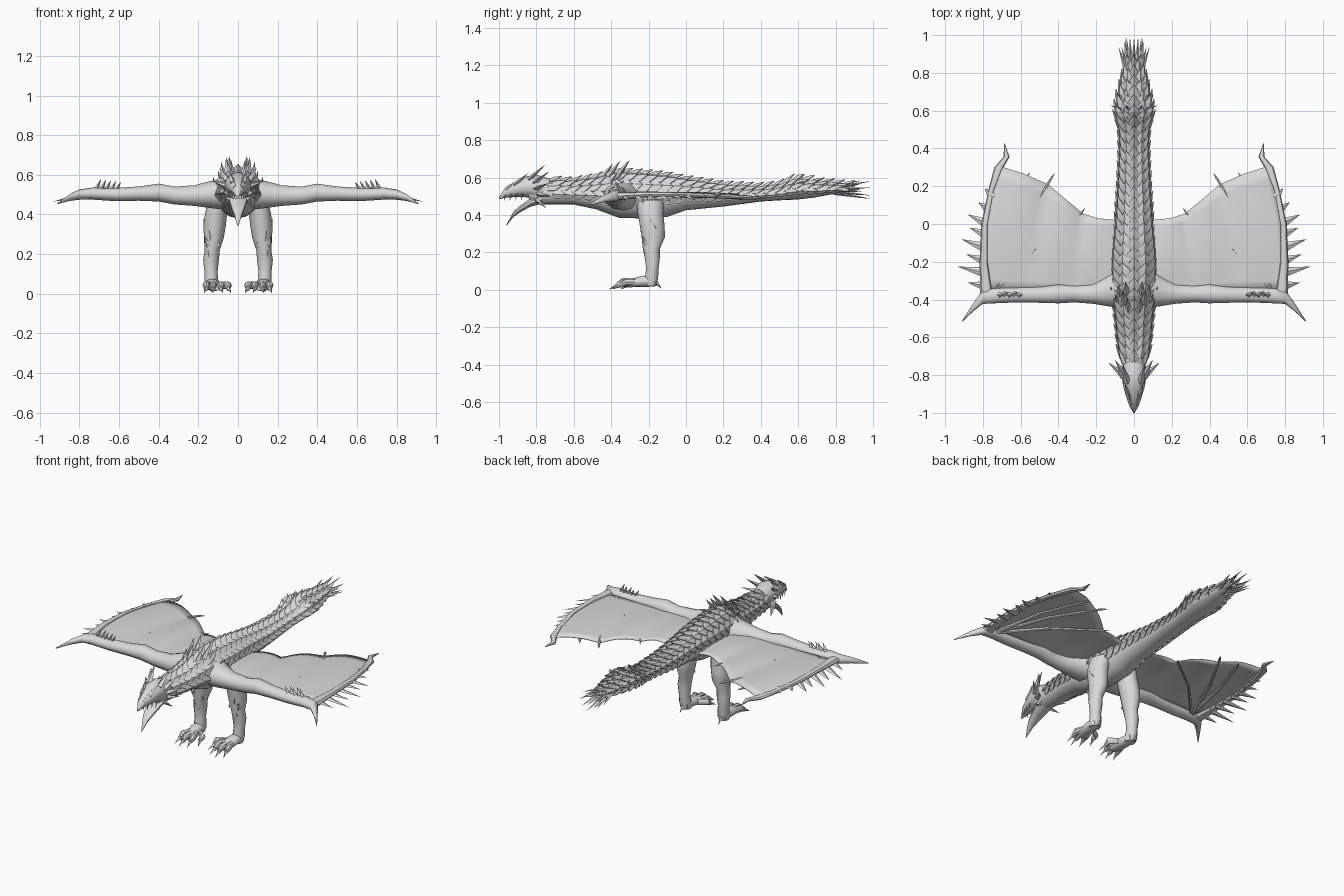
import bpy, bmesh, math
from mathutils import Vector

if "Cube" in bpy.data.objects:
    bpy.data.objects.remove(bpy.data.objects["Cube"])

grey = bpy.data.materials.new("stone grey")
grey.diffuse_color = (0.7, 0.7, 0.7, 1)
grey.use_nodes = True
grey.node_tree.nodes["Principled BSDF"].inputs["Base Color"].default_value = grey.diffuse_color


def finish(name, bm, mirror=False, smooth=False, thick=0):
    bmesh.ops.recalc_face_normals(bm, faces=bm.faces)
    me = bpy.data.meshes.new(name)
    bm.to_mesh(me)
    bm.free()
    me.materials.append(grey)
    ob = bpy.data.objects.new(name, me)
    bpy.context.collection.objects.link(ob)
    if thick:
        m = ob.modifiers.new("thickness", 'SOLIDIFY')
        m.thickness, m.offset = thick, 0
    if mirror:
        m = ob.modifiers.new("mirror", 'MIRROR')
        m.use_mirror_merge = False
    if smooth:
        bpy.ops.object.select_all(action='DESELECT')
        ob.select_set(True)
        bpy.context.view_layer.objects.active = ob
        bpy.ops.object.shade_smooth_by_angle(angle=math.radians(40))
    return ob


def loft(bm, rows, u, v, sides=12):
    """Skin ellipses (x, y, z, radius_u, radius_v) lying in axes u and v."""
    rings = []
    for x, y, z, ru, rv in rows:
        ring = []
        for i in range(sides):
            a = 2 * math.pi * i / sides
            p = Vector((x, y, z))
            p[u] += ru * math.sin(a)
            p[v] += rv * math.cos(a)
            ring.append(bm.verts.new(p))
        rings.append(ring)
    for r, q in zip(rings, rings[1:]):
        for i in range(sides):
            j = (i + 1) % sides
            bm.faces.new((r[i], r[j], q[j], q[i]))
    bm.faces.new(rings[0])
    bm.faces.new(rings[-1])


def spike(bm, base, tip, w, t, side=(0, 0, 1)):
    """Four-sided thorn: t is the half width along side, w across it."""
    b, p, s = Vector(base), Vector(tip), Vector(side)
    d = (p - b).normalized()
    c = d.cross(s).normalized()
    s = c.cross(d)
    q = [bm.verts.new(b + o) for o in (c * w, s * t, -c * w, -s * t)]
    e = bm.verts.new(p)
    bm.faces.new(q)
    for i in range(4):
        bm.faces.new((q[i], q[(i + 1) % 4], e))


# Trunk: y, half width, bottom, top
TRUNK = [(-.84, .045, .47, .59), (-.76, .06, .455, .58), (-.6, .078, .455, .57),
         (-.48, .09, .43, .59), (-.36, .105, .385, .62), (-.2, .108, .38, .61),
         (-.1, .1, .39, .6), (0, .088, .425, .58), (.2, .074, .445, .55),
         (.4, .065, .472, .54), (.5, .068, .478, .55), (.59, .088, .482, .58),
         (.68, .076, .492, .57), (.78, .055, .51, .56), (.88, .025, .525, .55)]


def trunk_at(y):
    for a, b in zip(TRUNK, TRUNK[1:]):
        if y <= b[0]:
            break
    k = min(1, max(0, (y - a[0]) / (b[0] - a[0])))
    w, lo, hi = (a[i] + (b[i] - a[i]) * k for i in (1, 2, 3))
    return w, (lo + hi) / 2, (hi - lo) / 2


bm = bmesh.new()
loft(bm, [(0, y, (lo + hi) / 2, w, (hi - lo) / 2) for y, w, lo, hi in TRUNK], 0, 2, 16)
finish("body", bm, smooth=True)


# Overlapping pointed back scales
def scale_plate(bm, y, ang, half, length, lift):
    w, c, h = trunk_at(y)

    def pt(dy, da, out):
        a = math.radians(ang + da)
        w2, c2, h2 = trunk_at(y + dy)
        return bm.verts.new(((w2 + out) * math.sin(a), y + dy, c2 + (h2 + out) * math.cos(a)))
    f = [pt(0, -half, .002), pt(0, 0, .008), pt(0, half, .002)]
    m = [pt(length * .6, -half, .01), pt(length * .6, 0, lift * .75), pt(length * .6, half, .01)]
    tip = pt(length * 1.25, 0, lift)
    for i in (0, 1):
        bm.faces.new((f[i], f[i + 1], m[i + 1], m[i]))
        bm.faces.new((m[i], m[i + 1], tip))


bm = bmesh.new()
for n in range(30):
    y = -.74 + n * .054
    big = 1.25 if .5 < y < .65 else 1
    for ang in (-94, -60, -29, 0, 29, 60, 94):
        shift = .027 if abs(ang) in (29, 94) else 0
        lift = .034 if ang == 0 else .022
        scale_plate(bm, y + shift, ang, 19, .062, lift * big)
finish("back_scales", bm, thick=.005)

# Thorns round the tail club and the fan at its end
bm = bmesh.new()
for y, reach in ((.54, .04), (.6, .05), (.66, .035), (.73, .03)):
    w, c, h = trunk_at(y)
    for deg in (-90, -55, -20, 20, 55, 90):
        a = math.radians(deg)
        d = Vector((math.sin(a), 0, math.cos(a)))
        b = Vector((w * .85 * d.x, y, c + h * .85 * d.z))
        spike(bm, b, b + d * reach + Vector((0, .03, 0)), .022, .01, d)
for i in range(14):
    a = 2 * math.pi * i / 14
    s, c = math.sin(a), math.cos(a)
    end = .99 if i % 2 else .94
    spike(bm, (.035 * s, .79 + .03 * (i % 2), .535 + .02 * c),
          (.085 * s if i % 2 == 0 else .05 * s, end, .535 + .05 * c), .016, .01)
finish("tail_thorns", bm)

# Head with hooked upper beak
bm = bmesh.new()
loft(bm, [(0, -.73, .535, .055, .06), (0, -.8, .55, .07, .065), (0, -.86, .55, .06, .055),
          (0, -.92, .535, .042, .04), (0, -.965, .52, .025, .028), (0, -1, .49, .004, .006)], 0, 2, 10)
finish("head", bm, smooth=True)

# Dropped lower jaw with a chin barb
bm = bmesh.new()
loft(bm, [(0, -.77, .49, .05, .03), (0, -.83, .467, .046, .022), (0, -.89, .43, .033, .018),
          (0, -.925, .40, .02, .014), (0, -.96, .345, .003, .004)], 0, 2, 10)
finish("lower_jaw", bm, smooth=True)

# Horns, brow plates, cheek thorns and teeth
bm = bmesh.new()
spike(bm, (.035, -.84, .59), (.055, -.75, .67), .022, .014)
spike(bm, (.05, -.81, .57), (.095, -.73, .635), .022, .014)
spike(bm, (.055, -.80, .54), (.135, -.735, .57), .022, .014)
spike(bm, (.055, -.79, .51), (.1, -.72, .50), .02, .014)
spike(bm, (.045, -.80, .48), (.07, -.745, .435), .018, .012)
spike(bm, (.025, -.92, .56), (.05, -.84, .625), .016, .014)
spike(bm, (.015, -.96, .535), (.025, -.89, .592), .012, .012)
for i in range(4):
    y = -.965 + i * .03
    spike(bm, (.018 + .009 * i, y, .512), (.017 + .009 * i, y - .008, .475), .006, .006, (1, 0, 0))
finish("horns_and_teeth", bm, mirror=True)

# Raised shoulder plates
bm = bmesh.new()
for x, y, z in ((.035, -.42, .675), (.06, -.38, .69), (.085, -.35, .665),
                (.045, -.33, .695), (.1, -.4, .62), (.125, -.36, .59)):
    spike(bm, (x * .85, y - .035, z - .085), (x, y + .03, z), .02, .02, (1, 0, 0))
finish("shoulder_plates", bm, mirror=True)

# Wing arm ending in a bent claw
bm = bmesh.new()
loft(bm, [(.04, -.33, .505, .12, .085), (.14, -.355, .5, .08, .068), (.22, -.37, .495, .052, .052),
          (.32, -.37, .495, .045, .045), (.4, -.37, .51, .05, .045), (.5, -.375, .505, .042, .036),
          (.62, -.375, .5, .04, .033), (.74, -.38, .505, .04, .03), (.8, -.385, .5, .038, .026),
          (.85, -.44, .485, .022, .017), (.91, -.515, .455, .003, .003)], 1, 2)
finish("wing_arm", bm, mirror=True, smooth=True)

# Wing membrane, billowing between its fingers
TRAIL = [(.08, .02), (.19, .03), (.27, .055), (.36, .13), (.455, .21), (.58, .265), (.72, .31)]
bm = bmesh.new()
N, cols = 10, []
for k in range(25):
    s = k / 24
    i = min(5, int(s * 6))
    f = s * 6 - i
    tx, ty = (TRAIL[i][j] + (TRAIL[i + 1][j] - TRAIL[i][j]) * f for j in (0, 1))
    lx, ly, col = .08 + .71 * s, -.36, []
    for n in range(N + 1):
        t = n / N
        arch = math.sin(math.pi * t)
        col.append(bm.verts.new((lx + (tx - lx) * t + .035 * arch * s ** 3, ly + (ty - ly) * t,
                   .505 - .012 * t + .012 * arch + .02 * t * abs(math.sin(3 * math.pi * s)))))
    cols.append(col)
for a, b in zip(cols, cols[1:]):
    for n in range(N):
        bm.faces.new((a[n], b[n], b[n + 1], a[n + 1]))
finish("wing_membrane", bm, mirror=True, smooth=True, thick=.004)

# Wing fingers: outer rim, then the inner struts
bm = bmesh.new()
loft(bm, [(.78, -.38, .5, .035, .022), (.795, -.2, .51, .022, .015), (.79, 0, .508, .018, .013),
          (.755, .18, .5, .016, .012), (.715, .3, .495, .025, .012), (.675, .355, .492, .016, .01),
          (.685, .425, .49, .002, .002)], 0, 2, 8)
for tx, ty in ((.42, .27), (.26, .085), (.55, .275)):
    loft(bm, [(.73, -.36, .5, .014, .01), ((.73 + tx) / 2 + .03, (ty - .36) / 2, .506, .009, .009),
              (tx + .02, ty - .03, .496, .009, .007), (tx, ty, .49, .001, .001)], 0, 2, 6)
finish("wing_fingers", bm, mirror=True, smooth=True)

# Thorns on the wing rim and the wrist
bm = bmesh.new()
for by, tx, ty in ((-.33, .88, -.31), (-.26, .935, -.225), (-.2, .89, -.16), (-.13, .915, -.08),
                   (-.06, .87, -.02), (0, .88, .05), (.07, .825, .115), (.14, .79, .19)):
    spike(bm, (.775 - max(0, by) * .2, by, .505), (tx, ty, .505 - (tx - .78) * .27), .03, .012)
for i in range(5):
    x = .72 - i * .025
    spike(bm, (x, -.375, .515), (x - .03, -.375 + .012 * (i % 2), .582 - .004 * i), .015, .02, (0, 1, 0))
finish("wing_thorns", bm, mirror=True)

# Legs
bm = bmesh.new()
loft(bm, [(.09, -.19, .48, .055, .075), (.11, -.19, .41, .056, .068), (.118, -.18, .34, .056, .066),
          (.122, -.175, .28, .05, .062), (.13, -.185, .22, .038, .046), (.136, -.18, .17, .04, .04),
          (.136, -.18, .11, .033, .033), (.134, -.185, .06, .035, .036), (.132, -.19, .02, .03, .032)], 0, 1)
finish("leg", bm, mirror=True, smooth=True)

# Feet: instep and four toes
TOES = [(.05, -.31), (.085, -.355), (.125, -.37), (.16, -.35)]
bm = bmesh.new()
loft(bm, [(.132, -.165, .045, .028, .028), (.13, -.23, .045, .038, .03),
          (.12, -.3, .035, .04, .022), (.115, -.33, .03, .03, .014)], 0, 2)
for x, y in TOES:
    loft(bm, [(.12 + (x - .115) * .4, -.25, .042, .018, .018), (x, y + .03, .042, .019, .02),
              (x, y, .026, .012, .014)], 0, 2, 8)
finish("foot", bm, mirror=True, smooth=True)

# Toe claws and knee scales
bm = bmesh.new()
for x, y in TOES:
    spike(bm, (x, y + .01, .03), (x + (x - .115) * .25, y - .042, .002), .012, .013)
spike(bm, (.132, -.16, .04), (.136, -.13, .005), .012, .012)
for x, y, z in ((.13, -.22, .27), (.15, -.21, .24), (.105, -.21, .24), (.136, -.205, .17), (.155, -.17, .33)):
    spike(bm, (x, y, z), (x * 1.12, y - .025, z + .05), .022, .014)
finish("claws_and_knee_scales", bm, mirror=True)
